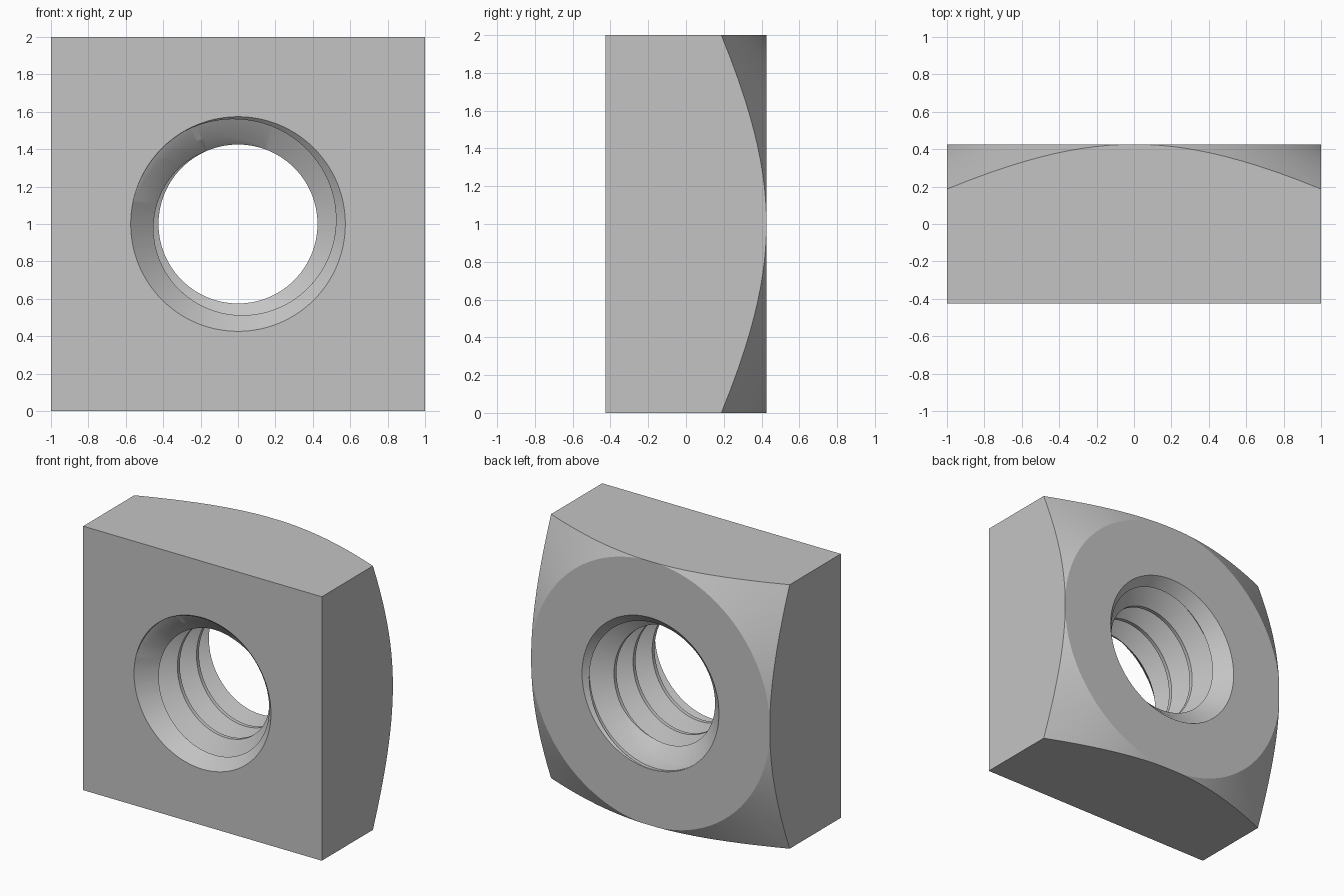
import bpy, bmesh, math
from mathutils import Matrix

cube = bpy.data.objects.get("Cube")
if cube:
    bpy.data.objects.remove(cube, do_unlink=True)

HALF = 0.425          # half thickness
MINOR, MAJOR = 0.425, 0.572
PITCH = 0.2286
SEGS = 96

grey = bpy.data.materials.new("plain_grey")
grey.use_nodes = True
grey.diffuse_color = (0.55, 0.55, 0.55, 1)
grey.node_tree.nodes["Principled BSDF"].inputs["Base Color"].default_value = (0.55, 0.55, 0.55, 1)


def make_object(name, bm):
    bmesh.ops.recalc_face_normals(bm, faces=bm.faces[:])
    mesh = bpy.data.meshes.new(name)
    bm.to_mesh(mesh)
    bm.free()
    mesh.materials.append(grey)
    obj = bpy.data.objects.new(name, mesh)
    bpy.context.collection.objects.link(obj)
    return obj


def frustum(name, y1, r1, y2, r2):
    """Cone section along the bore axis, from y1 to y2."""
    bm = bmesh.new()
    place = Matrix.Translation((0, (y1 + y2) / 2, 1)) @ Matrix.Rotation(-math.pi / 2, 4, 'X')
    bmesh.ops.create_cone(bm, cap_ends=True, segments=SEGS, radius1=r1, radius2=r2,
                          depth=y2 - y1, matrix=place)
    return make_object(name, bm)


def thread_solid():
    """Closed solid with a right-handed helical surface."""
    bm = bmesh.new()
    flank = (MAJOR - MINOR) * math.tan(math.pi / 6)
    crest = 0.029
    root = PITCH - crest - 2 * flank
    profile = [(0, MINOR), (crest, MINOR), (crest + flank, MAJOR), (crest + flank + root, MAJOR)]
    rows = []
    for i in range(SEGS):
        a = 2 * math.pi * i / SEGS
        start = -0.232 - PITCH * i / SEGS
        rows.append([bm.verts.new((r * math.cos(a), start + k * PITCH + dy, 1 + r * math.sin(a)))
                     for k in range(-3, 5) for dy, r in profile])
    count, step = len(rows[0]), len(profile)
    for i in range(SEGS):
        # the last column joins the first one turn further along
        shift = step if i == SEGS - 1 else 0
        here, there = rows[i], rows[(i + 1) % SEGS]
        for j in range(shift, count - 1):
            bm.faces.new((here[j], here[j + 1], there[j + 1 - shift], there[j - shift]))
    # pointed end caps
    rim = [e for e in bm.edges if e.is_boundary]
    tips = {s: bm.verts.new((0, 1.3 * s, 1)) for s in (-1, 1)}
    for e in rim:
        side = 1 if e.verts[0].co.y > 0 else -1
        bm.faces.new((e.verts[0], e.verts[1], tips[side]))
    return make_object("thread_cutter", bm)


# Square block
bm = bmesh.new()
bmesh.ops.create_cube(bm, size=2, matrix=Matrix.Translation((0, 0, 1)) @ Matrix.Diagonal((1, HALF, 1, 1)))
nut = make_object("square_nut", bm)

# Rounded back corners, threaded bore and a countersink at each end
slope = math.tan(math.radians(30))
cone_r = lambda y: 1.002 + (HALF - y) / slope
lip = MAJOR + 0.002
cutters = [
    (frustum("corner_chamfer", -0.6, cone_r(-0.6), 0.6, cone_r(0.6)), 'INTERSECT'),
    (thread_solid(), 'DIFFERENCE'),
    (frustum("front_countersink", -HALF - 0.1, lip + 0.1, -HALF + 0.2, lip - 0.2), 'DIFFERENCE'),
    (frustum("back_countersink", HALF - 0.2, lip - 0.2, HALF + 0.1, lip + 0.1), 'DIFFERENCE'),
]

bpy.ops.object.select_all(action='DESELECT')
nut.select_set(True)
bpy.context.view_layer.objects.active = nut
for cutter, operation in cutters:
    cutter.hide_render = True
    mod = nut.modifiers.new(cutter.name, 'BOOLEAN')
    mod.solver = 'EXACT'
    mod.operation = operation
    mod.object = cutter
    bpy.ops.object.modifier_apply(modifier=mod.name)
    bpy.data.objects.remove(cutter, do_unlink=True)

bpy.ops.object.shade_smooth_by_angle(angle=math.radians(25))
